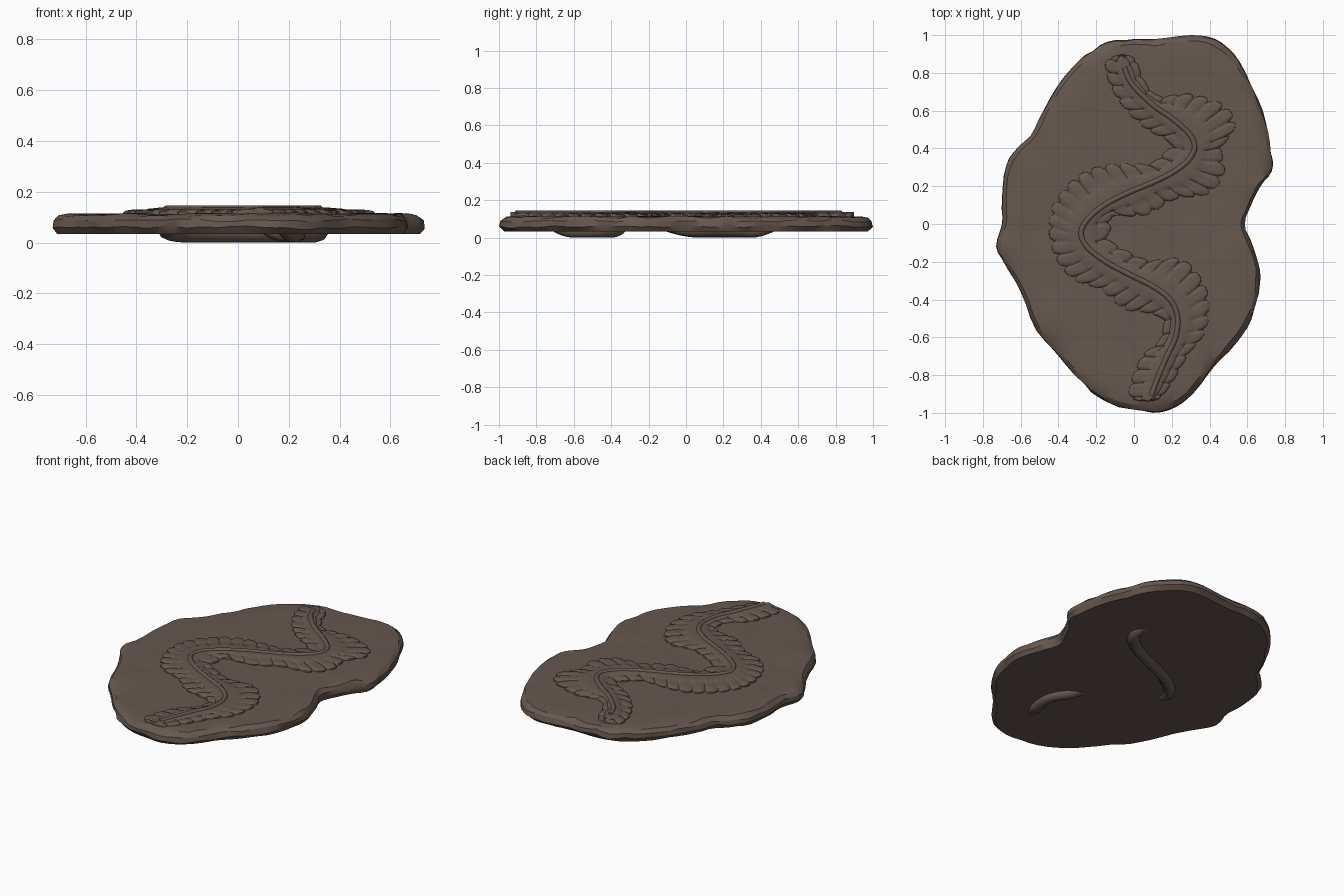
import bpy
import bmesh
import math
from mathutils import Vector, noise

default_cube = bpy.data.objects.get("Cube")
if default_cube:
    bpy.data.objects.remove(default_cube, do_unlink=True)

# Single stone colour
stone = bpy.data.materials.new("brown_stone")
stone.use_nodes = True
stone_colour = (0.133, 0.098, 0.078, 1)
stone.diffuse_color = stone_colour
shader = stone.node_tree.nodes["Principled BSDF"]
shader.inputs["Base Color"].default_value = stone_colour
shader.inputs["Roughness"].default_value = 0.9


def pairs(values):
    """Turn a flat list in hundredths into plan points."""
    return [Vector((x / 100, y / 100, 0)) for x, y in zip(values[::2], values[1::2])]


def smooth_path(points, steps, closed=False):
    """Sample a Catmull-Rom spline through the points."""
    count = len(points)

    def control(index):
        return points[index % count] if closed else points[max(0, min(count - 1, index))]

    path = []
    for i in range(count if closed else count - 1):
        a, b, c, d = (control(i + k) for k in (-1, 0, 1, 2))
        for step in range(steps):
            t = step / steps
            path.append(0.5 * (2 * b + (c - a) * t + (2 * a - 5 * b + 4 * c - d) * t ** 2
                               + (3 * b - a - 3 * c + d) * t ** 3))
    if not closed:
        path.append(points[-1].copy())
    return path


def finish_mesh(name, bm, angle):
    mesh = bpy.data.meshes.new(name)
    bm.to_mesh(mesh)
    bm.free()
    mesh.materials.append(stone)
    obj = bpy.data.objects.new(name, mesh)
    bpy.context.collection.objects.link(obj)
    bpy.ops.object.select_all(action="DESELECT")
    obj.select_set(True)
    bpy.context.view_layer.objects.active = obj
    bpy.ops.object.shade_smooth_by_angle(angle=math.radians(angle))
    return obj


def tube(name, path, radius):
    """Round rod swept along a path."""
    curve = bpy.data.curves.new(name, "CURVE")
    curve.dimensions = "3D"
    curve.bevel_depth = radius
    curve.bevel_resolution = 3
    curve.use_fill_caps = True
    spline = curve.splines.new("POLY")
    spline.points.add(len(path) - 1)
    for point, place in zip(spline.points, path):
        point.co = (*place, 1)
    curve.materials.append(stone)
    obj = bpy.data.objects.new(name, curve)
    bpy.context.collection.objects.link(obj)
    return obj


# Stone slab: irregular outline, broken sides and a gently rippled top
slab_outline = pairs([
    73, 38, 70, 55, 64, 70, 60, 80, 53, 90, 43, 98, 30, 100, 12, 98, -5, 98, -18, 95,
    -30, 86, -40, 74, -48, 60, -55, 47, -62, 40, -68, 31, -70, 12, -70, 0, -73, -12,
    -68, -22, -60, -36, -52, -56, -40, -70, -28, -84, -20, -91, -8, -97, 10, -100,
    22, -97, 32, -89, 42, -76, 50, -68, 60, -55, 65, -42, 67, -28, 65, -18, 62, -9,
    59, 0, 62, 10, 67, 20, 73, 28])
slab_rings = [(0.975, 0.034), (1, 0.06), (0.995, 0.088), (0.97, 0.108)]
slab_rings += [(k / 12, 0.113) for k in range(11, 0, -1)]

bm = bmesh.new()
rows = []
rim = smooth_path(slab_outline, 3, closed=True)
for level, (scale, height) in enumerate(slab_rings):
    row = []
    for point in rim:
        place = point * scale
        if level < 4:
            chip = noise.noise(Vector((point.x * 9, point.y * 9, level * 0.8)))
            place *= 1 - 0.02 * max(0, chip)
            place.z = height + (0.012 * chip if level else 0)
        else:
            ripple = noise.noise(place * 5) + 0.5 * noise.noise(place * 11)
            place.z = height + 0.006 * ripple
        row.append(bm.verts.new(place))
    rows.append(row)
for low, high in zip(rows, rows[1:]):
    for i in range(len(rim)):
        j = (i + 1) % len(rim)
        bm.faces.new((low[i], low[j], high[j], high[i]))
bm.faces.new(rows[0][::-1])
bm.faces.new(rows[-1])
finish_mesh("stone_slab", bm, 28)

# Winding body: centre line and its two margins, station by station
spine_points = pairs([
    -6, 90, -5, 83, -1, 74, 10, 63, 20, 56, 29, 48, 32, 42, 31, 37, 27, 32, 20, 27,
    10, 22, -2, 17, -14, 11, -23, 4, -28, -4, -25, -12, -15, -20, -2, -27, 10, -33,
    19, -40, 23, -49, 22, -60, 17, -71, 12, -83, 9, -91, 7, -94])
west_points = pairs([
    -6, 90, -15, 86, -13, 74, -6, 62, 5, 51, 16, 45, 19, 42, 18, 40, 14, 36, 8, 32,
    0, 32, -12, 32, -26, 28, -38, 18, -45, 4, -43, -15, -33, -29, -18, -35, -6, -45,
    6, -47, 15, -51, 13, -62, 4, -70, -2, -84, -2, -92, 7, -94])
east_points = pairs([
    -6, 90, 1, 87, 5, 77, 13, 68, 30, 69, 48, 63, 54, 52, 47, 40, 48, 27, 40, 16,
    22, 13, 8, 5, -4, 4, -11, 4, -12, -2, -13, -8, -4, -14, 8, -19, 24, -18,
    34, -26, 40, -40, 38, -57, 29, -69, 21, -83, 14, -92, 7, -94])
STEPS = 18
spine, west, east = (smooth_path(p, STEPS) for p in (spine_points, west_points, east_points))


def lobe_notches(edge, lobe_length):
    """Notch strength along a margin: one between each pair of lobes."""
    travelled, notches = 0, []
    for i, point in enumerate(edge):
        travelled += (point - edge[i - 1]).length if i else 0
        notches.append(1 - abs(math.sin(math.pi * travelled / lobe_length)))
    return notches


# Cross-section from the centre line (0) out to the margin (1), with heights
section = [(0.06, 0.136), (0.2, 0.137), (0.42, 0.133), (0.5, 0.129), (0.65, 0.131),
           (0.82, 0.129), (0.93, 0.126), (0.985, 0.121), (1, 0.1)]


def half_row(centre, edge, notch, at_tip):
    row = []
    for across, height in section:
        place = centre.lerp(edge, across * (1 - 0.16 * notch ** 2 * across))
        groove = 0.006 * notch ** 3 if 0.45 < across < 1 else 0
        place.z = 0.1 if at_tip else height - groove
        row.append(place)
    return row


bm = bmesh.new()
rows = []
west_notches = lobe_notches(west, 0.078)
east_notches = lobe_notches(east, 0.085)
for i, centre in enumerate(spine):
    at_tip = i in (0, len(spine) - 1)
    places = half_row(centre, east[i], east_notches[i], at_tip)[::-1]
    places += half_row(centre, west[i], west_notches[i], at_tip)
    rows.append([bm.verts.new(place) for place in places])
for upper, lower in zip(rows, rows[1:]):
    for j in range(len(upper) - 1):
        bm.faces.new((upper[j], upper[j + 1], lower[j + 1], lower[j]))
bmesh.ops.remove_doubles(bm, verts=bm.verts, dist=0.0001)
finish_mesh("lobed_body", bm, 35)

# Raised cord along the middle of the body
cord = [Vector((p.x, p.y, 0.131)) for p in spine[STEPS:-STEPS]]
tube("centre_cord", cord, 0.015)

# Cord bulging out of the underside at the bends
for name, first, last in (("long_under_bulge", 5, 15), ("short_under_bulge", 18, 22)):
    run = spine[first * STEPS:last * STEPS + 1]
    for i, point in enumerate(run):
        u = i / (len(run) - 1)
        sink = min(1, 4 * min(u, 1 - u))
        run[i] = Vector((point.x, point.y, 0.075 - 0.04 * sink * (2 - sink)))
    tube(name, run, 0.035)
